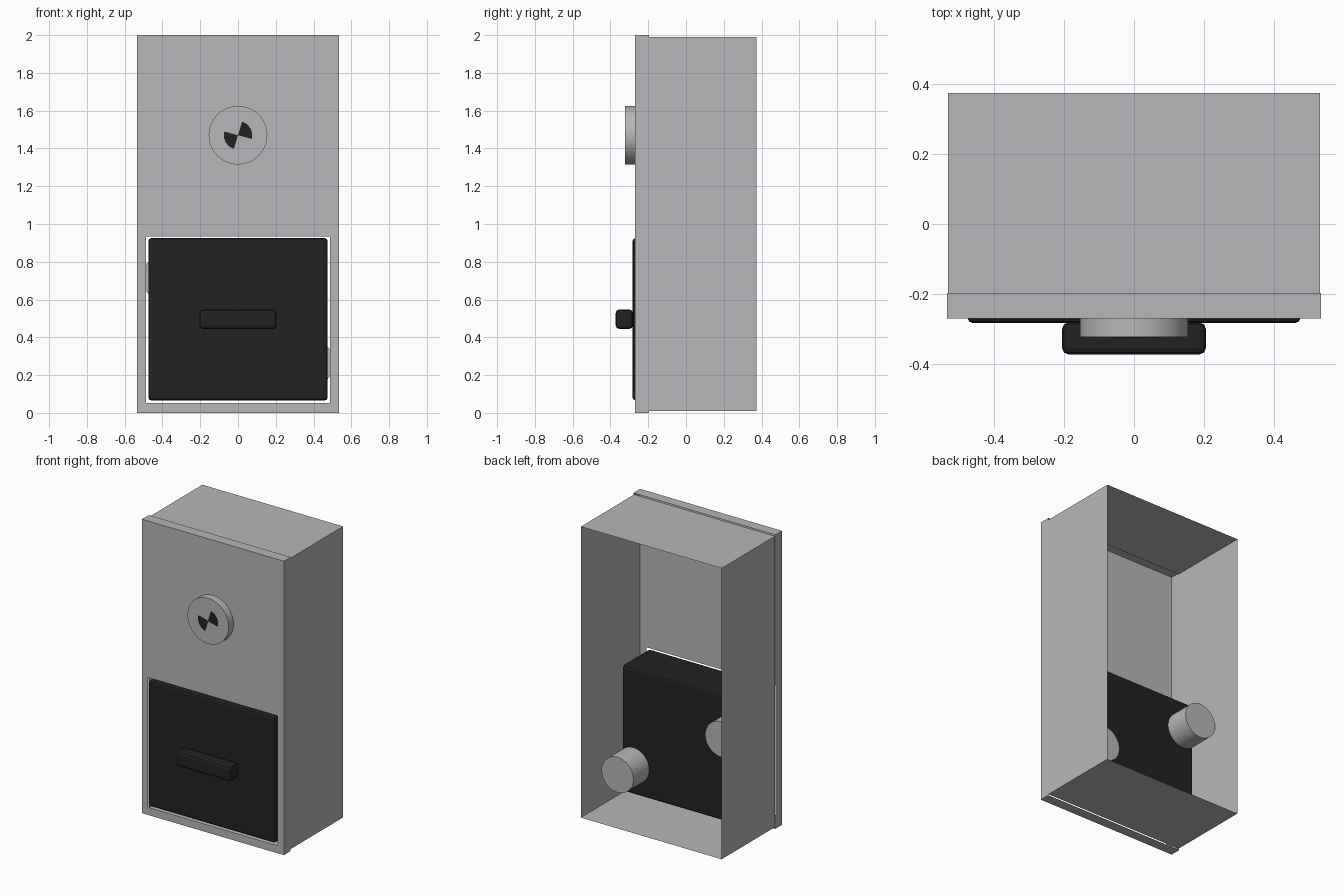
import bpy, bmesh, math
from mathutils import Matrix, Vector

cube = bpy.data.objects.get("Cube")
if cube:
    bpy.data.objects.remove(cube, do_unlink=True)


def material(name, rgb):
    m = bpy.data.materials.new(name)
    m.use_nodes = True
    m.diffuse_color = (*rgb, 1)
    node = next(n for n in m.node_tree.nodes if n.type == 'BSDF_PRINCIPLED')
    node.inputs["Base Color"].default_value = (*rgb, 1)
    return m


grey = material("light grey metal", (0.47, 0.475, 0.48))
black = material("matt black", (0.016, 0.016, 0.016))


def finish(name, bm, mat):
    bmesh.ops.recalc_face_normals(bm, faces=bm.faces)
    mesh = bpy.data.meshes.new(name)
    bm.to_mesh(mesh)
    bm.free()
    mesh.materials.append(mat)
    obj = bpy.data.objects.new(name, mesh)
    bpy.context.collection.objects.link(obj)
    return obj


def rectangle(bm, half, z0, z1, y):
    return [bm.verts.new((x, y, z)) for x, z in
            ((-half, z0), (half, z0), (half, z1), (-half, z1))]


def bridge(bm, a, b):
    for i in range(4):
        j = (i + 1) % 4
        bm.faces.new((a[i], a[j], b[j], b[i]))


def bevelled_block(name, x, y0, y1, z0, z1, width):
    bm = bmesh.new()
    bmesh.ops.create_cube(bm, size=1)
    bmesh.ops.scale(bm, vec=(2 * x, y1 - y0, z1 - z0), verts=bm.verts)
    bmesh.ops.translate(bm, vec=(0, (y0 + y1) / 2, (z0 + z1) / 2), verts=bm.verts)
    obj = finish(name, bm, black)
    bevel = obj.modifiers.new("edge bevel", 'BEVEL')
    bevel.width = width
    bevel.segments = 2
    return obj


def cylinder(name, x, z, radius, y0, y1):
    bm = bmesh.new()
    turn = Matrix.Translation((x, (y0 + y1) / 2, z)) @ Matrix.Rotation(math.pi / 2, 4, 'X')
    bmesh.ops.create_cone(bm, cap_ends=True, segments=64, radius1=radius,
                          radius2=radius, depth=y1 - y0, matrix=turn)
    obj = finish(name, bm, grey)
    bpy.ops.object.select_all(action='DESELECT')
    obj.select_set(True)
    bpy.context.view_layer.objects.active = obj
    bpy.ops.object.shade_smooth_by_angle(angle=math.radians(40))
    return obj


# Sheet housing, open at the back
bm = bmesh.new()
bridge(bm, rectangle(bm, 0.53, 0.01, 1.99, -0.2), rectangle(bm, 0.53, 0.01, 1.99, 0.373))
finish("housing", bm, grey)

# Front panel with folded rim and drawer opening
bm = bmesh.new()
front = rectangle(bm, 0.534, 0, 2, -0.27)
bridge(bm, front, rectangle(bm, 0.534, 0, 2, -0.197))
bridge(bm, front, rectangle(bm, 0.488, 0.053, 0.935, -0.27))
finish("front_panel", bm, grey)

# Drawer and its handle
bevelled_block("drawer", 0.475, -0.283, 0.01, 0.066, 0.925, 0.016)
bevelled_block("drawer_handle", 0.205, -0.372, -0.281, 0.445, 0.547, 0.018)

# Rear pegs, diagonally opposite
for name, side, z in (("left_peg", 1, 0.265), ("right_peg", -1, 0.715)):
    cylinder(name, side * 0.39, z, 0.12, 0.0, 0.18)

# Lock barrel and two-sector keyhole plate
cylinder("lock_barrel", 0, 1.47, 0.155, -0.322, -0.27)
bm = bmesh.new()
for start in (-15, 165):
    ring = [Vector((0, -0.324, 1.47))]
    for i in range(9):
        a = math.radians(start + i * 11)
        ring.append(Vector((0.075 * math.cos(a), -0.324, 1.47 + 0.075 * math.sin(a))))
    face = bm.faces.new([bm.verts.new(p) for p in ring])
    ext = bmesh.ops.extrude_face_region(bm, geom=[face], use_keep_orig=True)
    bmesh.ops.translate(bm, vec=(0, 0.003, 0),
                        verts=[v for v in ext["geom"] if isinstance(v, bmesh.types.BMVert)])
finish("keyhole", bm, black)
